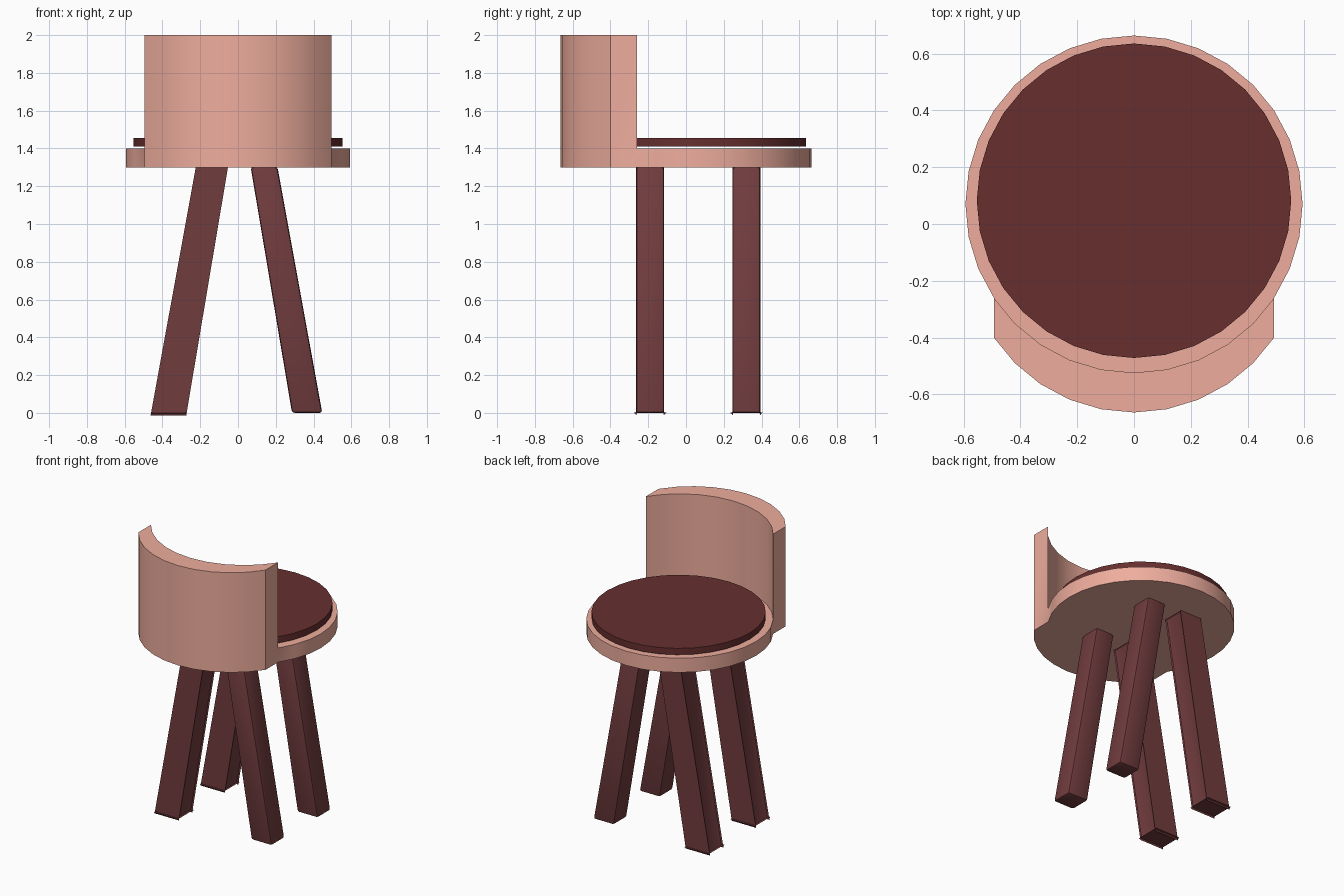
import bpy, bmesh
from mathutils import Matrix, Vector

if "Cube" in bpy.data.objects:
    bpy.data.objects.remove(bpy.data.objects["Cube"])

SIDES = 32


def material(name, color):
    m = bpy.data.materials.new(name)
    m.diffuse_color = (*color, 1)
    m.use_nodes = True
    m.node_tree.nodes["Principled BSDF"].inputs["Base Color"].default_value = m.diffuse_color
    return m


pink = material("pink_shell", (0.86, 0.42, 0.34))
maroon = material("maroon_cushion", (0.135, 0.028, 0.028))
wood = material("dark_legs", (0.165, 0.045, 0.048))


def finish(bm, name, mat):
    bmesh.ops.recalc_face_normals(bm, faces=bm.faces)
    me = bpy.data.meshes.new(name)
    bm.to_mesh(me)
    bm.free()
    ob = bpy.data.objects.new(name, me)
    bpy.context.collection.objects.link(ob)
    me.materials.append(mat)
    bpy.ops.object.select_all(action='DESELECT')
    ob.select_set(True)
    bpy.context.view_layer.objects.active = ob
    bpy.ops.object.shade_smooth_by_angle(angle=0.6)
    return ob


def disc(radius, y, z0, z1):
    bm = bmesh.new()
    bmesh.ops.create_cone(bm, cap_ends=True, segments=SIDES, radius1=radius, radius2=radius,
                          depth=z1 - z0, matrix=Matrix.Translation((0, y, (z0 + z1) / 2)))
    bm.normal_update()
    return bm


def extrude(bm, faces, offset):
    res = bmesh.ops.extrude_face_region(bm, geom=faces)["geom"]
    bmesh.ops.translate(bm, vec=Vector(offset), verts=[g for g in res if isinstance(g, bmesh.types.BMVert)])
    old = [f for f in faces if f.is_valid]
    if old:
        bmesh.ops.delete(bm, geom=old, context='FACES_ONLY')
    bm.normal_update()


# Seat disc with the front strip pulled outward, then raised into the curved back
bm = disc(0.594, 0.07, 1.30, 1.40)
extrude(bm, [f for f in bm.faces if f.normal.y < -0.6 and abs(f.normal.z) < 0.1], (0, -0.14, 0))
strip = [f for f in bm.faces if len(f.verts) == 4 and all(v.co.z > 1.39 for v in f.verts)]
extrude(bm, strip, (0, 0, 0.60))
finish(bm, "seat_with_curved_back", pink)

# Cushion disc sitting just above the seat
finish(disc(0.554, 0.082, 1.41, 1.455), "cushion", maroon)


# Splayed square legs with softened edges
def leg(name, side, y):
    bm = bmesh.new()
    bmesh.ops.create_cube(bm, size=1)
    for v in bm.verts:
        top = v.co.z > 0
        x, half = (0.138, 0.071) if top else (0.366, 0.080)
        v.co = (side * (x + half * (1 if v.co.x > 0 else -1)),
                y + 0.074 * (1 if v.co.y > 0 else -1), 1.302 if top else 0.0)
    bmesh.ops.bevel(bm, geom=bm.edges[:], offset=0.014, segments=2, profile=0.5, affect='EDGES')
    finish(bm, name, wood)


for row, y in (("front", -0.19), ("rear", 0.32)):
    for tag, side in (("left", -1), ("right", 1)):
        leg(f"{row}_{tag}_leg", side, y)
